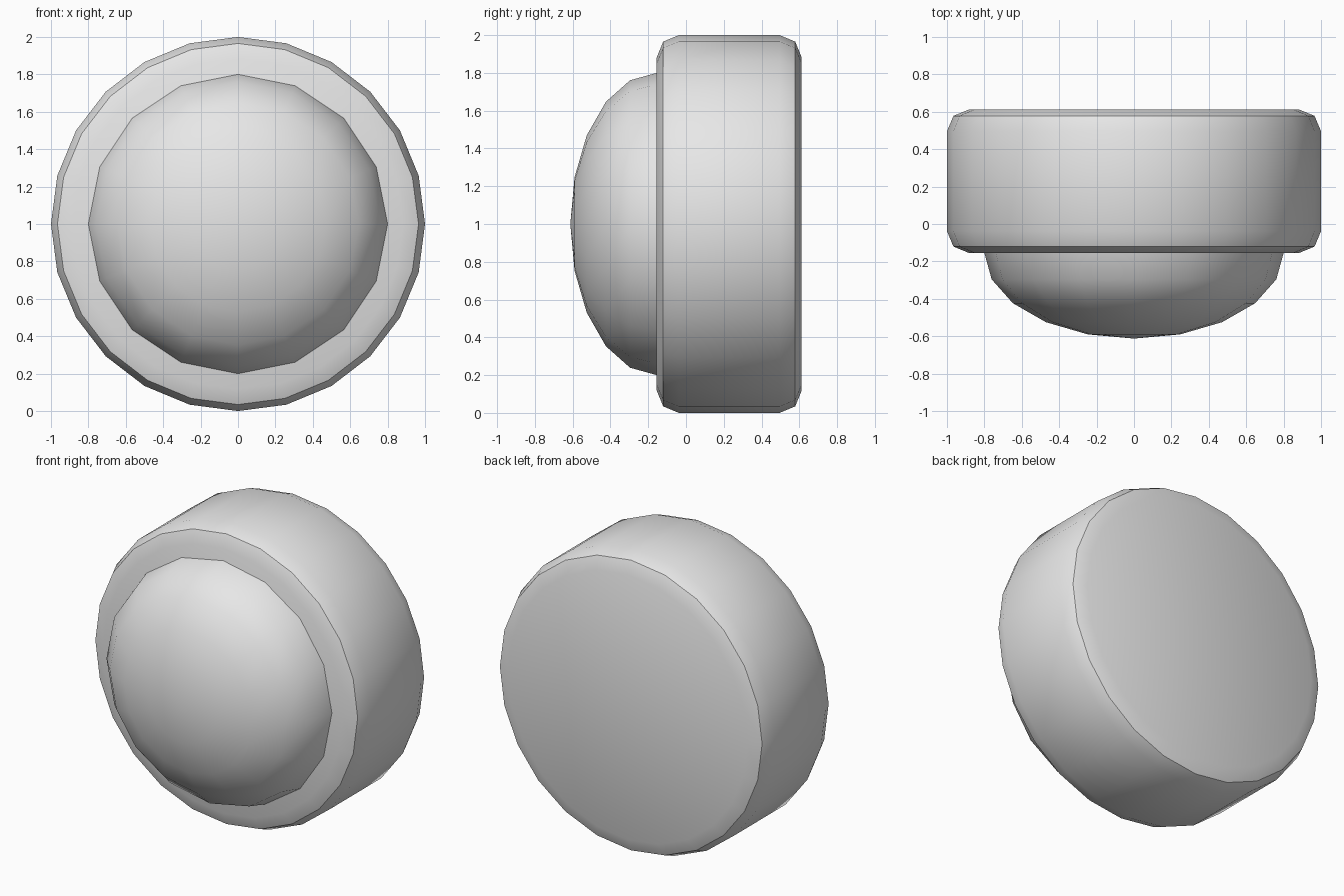
import bpy
import math

if "Cube" in bpy.data.objects:
    bpy.data.objects.remove(bpy.data.objects["Cube"])

grey = bpy.data.materials.new("light_grey")
grey.diffuse_color = (0.8, 0.8, 0.8, 1.0)
grey.use_nodes = True
grey.node_tree.nodes["Principled BSDF"].inputs["Base Color"].default_value = grey.diffuse_color

FRONT, BACK = -0.155, 0.6125   # housing faces along y
QUARTER = math.radians(90)


def finish(obj, name):
    """Name, colour and shade a part, keeping sharp edges sharp."""
    obj.name = name
    obj.data.materials.append(grey)
    bpy.ops.object.transform_apply(location=False, rotation=True, scale=True)
    for mod in list(obj.modifiers):
        bpy.ops.object.modifier_apply(modifier=mod.name)
    bpy.ops.object.shade_smooth_by_angle(angle=math.radians(30))


# Round housing: drum lying along y with rounded rims
bpy.ops.mesh.primitive_cylinder_add(
    vertices=24, radius=1, depth=BACK - FRONT,
    location=(0, (FRONT + BACK) / 2, 1), rotation=(QUARTER, 0, 0))
housing = bpy.context.object
bevel = housing.modifiers.new("rounded_rims", 'BEVEL')
bevel.width = 0.117
bevel.segments = 2
bevel.limit_method = 'ANGLE'
bevel.angle_limit = math.radians(30)
finish(housing, "housing")

# Flattened dome set into the front face, pole pointing forward
bpy.ops.mesh.primitive_uv_sphere_add(
    segments=16, ring_count=10, radius=0.8,
    location=(0, FRONT, 1), rotation=(QUARTER, 0, 0))
dome = bpy.context.object
dome.scale = (1, 1, 0.4575 / 0.8)
finish(dome, "dome")
